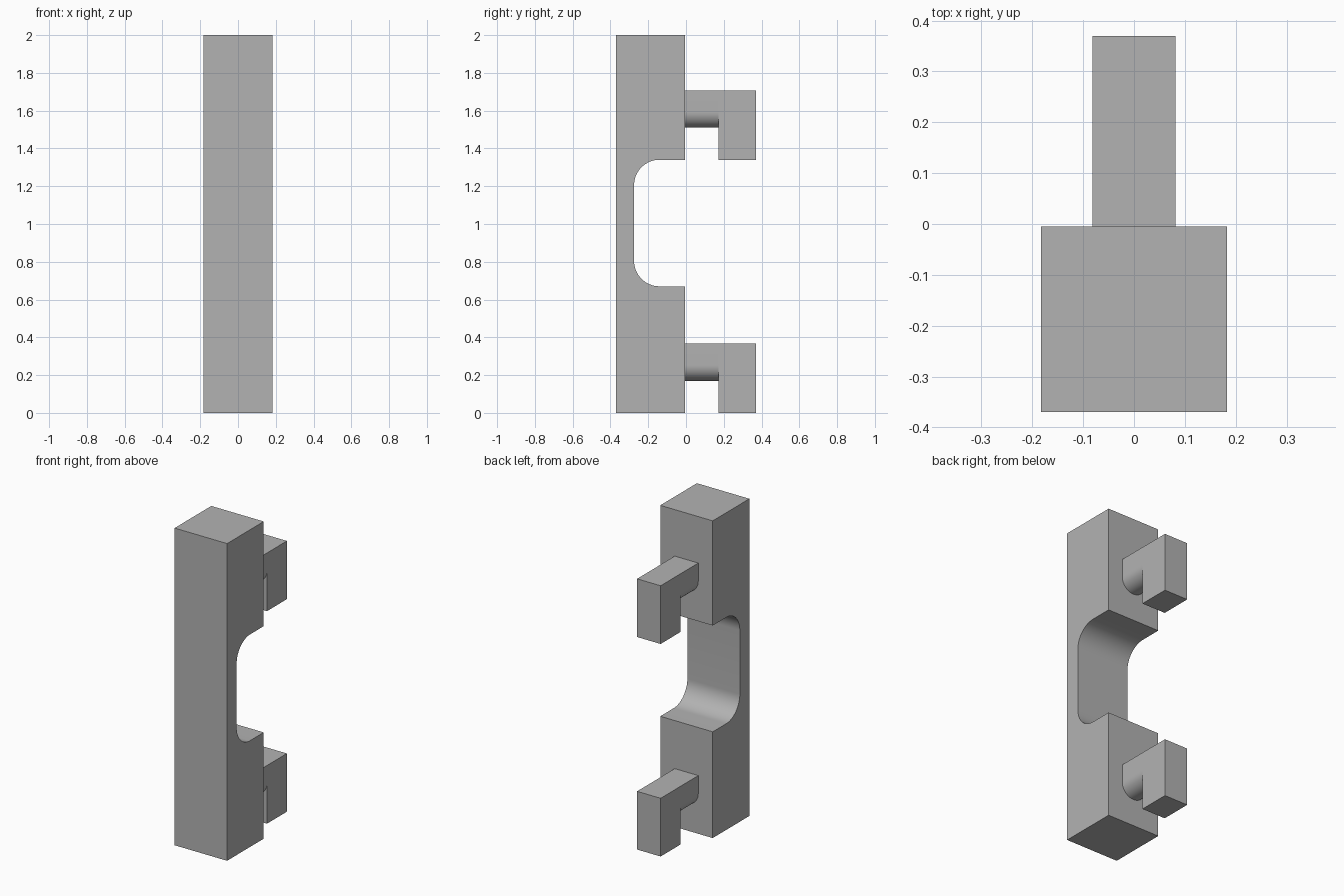
import bpy, bmesh, math
from mathutils import Vector

cube = bpy.data.objects.get("Cube")
if cube:
    bpy.data.objects.remove(cube)

grey = bpy.data.materials.new("plain grey")
grey.use_nodes = True
COLOUR = (0.45, 0.45, 0.45, 1)
grey.diffuse_color = COLOUR
grey.node_tree.nodes["Principled BSDF"].inputs["Base Color"].default_value = COLOUR


def arc(cx, cy, r, start, end, steps):
    """Points along a circular arc, angles in degrees."""
    angles = [math.radians(start + (end - start) * i / steps) for i in range(steps + 1)]
    return [(cx + r * math.cos(a), cy + r * math.sin(a)) for a in angles]


def extrude(name, points, direction):
    """Solid made by sweeping a flat outline along a direction."""
    bm = bmesh.new()
    face = bm.faces.new([bm.verts.new(p) for p in points])
    swept = bmesh.ops.extrude_face_region(bm, geom=[face])["geom"]
    moved = [v for v in swept if isinstance(v, bmesh.types.BMVert)]
    bmesh.ops.translate(bm, verts=moved, vec=Vector(direction))
    bmesh.ops.recalc_face_normals(bm, faces=bm.faces)
    mesh = bpy.data.meshes.new(name)
    bm.to_mesh(mesh)
    bm.free()
    mesh.materials.append(grey)
    obj = bpy.data.objects.new(name, mesh)
    bpy.context.collection.objects.link(obj)
    bpy.ops.object.select_all(action="DESELECT")
    obj.select_set(True)
    bpy.context.view_layer.objects.active = obj
    bpy.ops.object.shade_smooth_by_angle(angle=math.radians(30))
    return obj


# Main sizes
front, back, end = -0.37, -0.005, 0.37
half_body, half_hook = 0.183, 0.082
notch_low, notch_high, notch_floor, fillet = 0.67, 1.34, -0.275, 0.135
tip_start, shank_depth, hook_height = 0.172, 0.197, 0.367

# Handle body with a rounded finger notch in its back
centre = notch_floor + fillet
side = [(front, 0), (back, 0), (back, notch_low)]
side += arc(centre, notch_low + fillet, fillet, 270, 180, 16)
side += arc(centre, notch_high - fillet, fillet, 180, 90, 16)
side += [(back, notch_high), (back, 2), (front, 2)]
extrude("handle_body", [(-half_body, y, z) for y, z in side], (2 * half_body, 0, 0))

# Two hooks: a shank with a round underside and a square downturned tip
for label, base in (("lower", 0), ("upper", notch_high)):
    top = base + hook_height
    bottom = top - shank_depth
    section = [(half_hook, top), (-half_hook, top)]
    section += arc(0, bottom + half_hook, half_hook, 180, 360, 24)
    extrude(label + "_hook_shank", [(x, back, z) for x, z in section],
            (0, tip_start - back, 0))
    tip = [(-half_hook, base), (half_hook, base), (half_hook, top), (-half_hook, top)]
    extrude(label + "_hook_tip", [(x, tip_start, z) for x, z in tip],
            (0, end - tip_start, 0))
